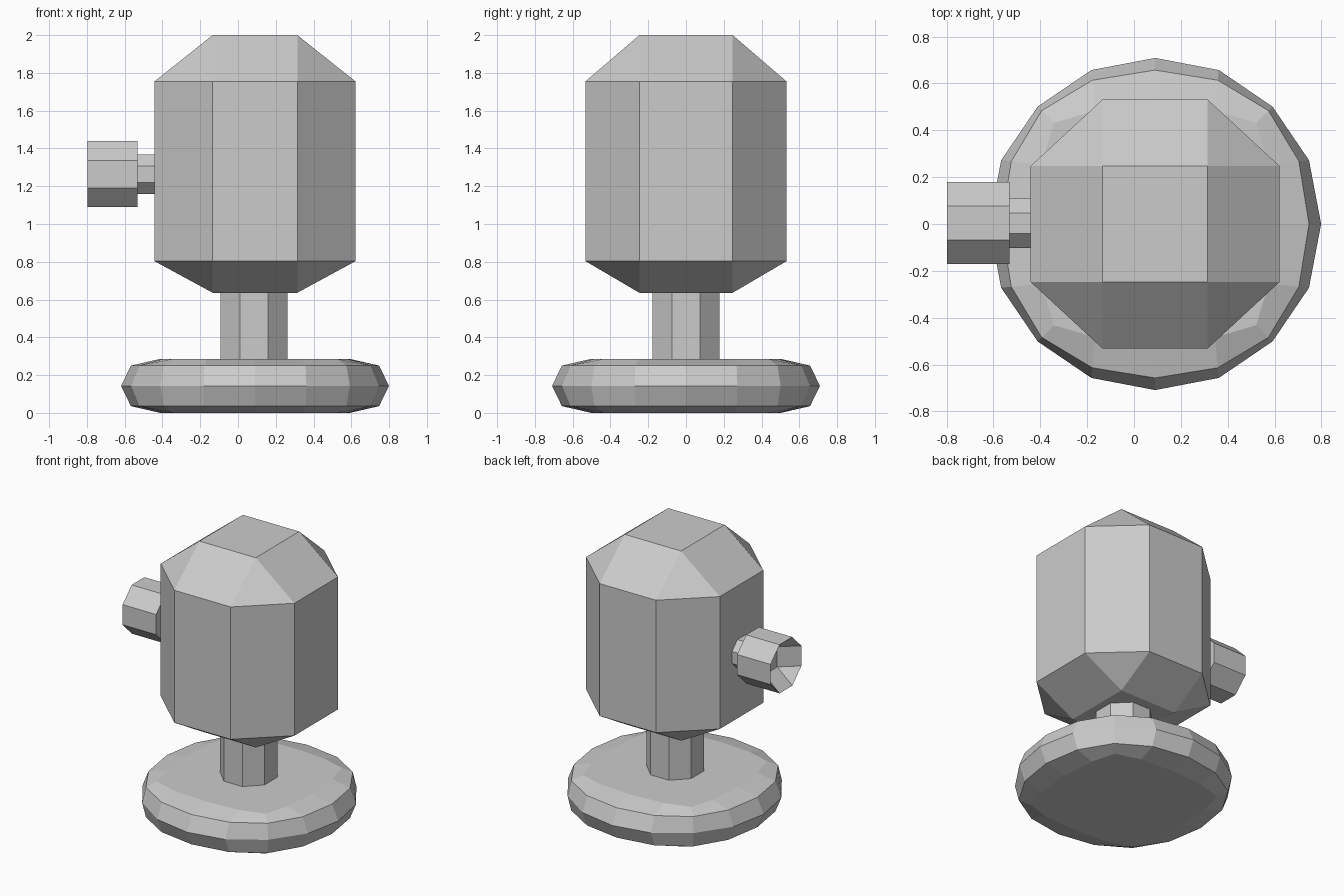
import bpy, bmesh
from math import pi, tan
from mathutils import Matrix

if "Cube" in bpy.data.objects:
    bpy.data.objects.remove(bpy.data.objects["Cube"])

CX = 0.09          # axis of the upright parts
T = tan(pi / 8)    # half side of a regular octagon of apothem 1


def octagon_solid(name, loc, a, z0, z1, bottom=0.0, top=0.0, p=None, q=None, sideways=False):
    """Octagonal prism; each cap is a square joined to the rim, raised or sunk by bottom/top."""
    p = p or a * T
    q = q or a * T
    ring = [(a, -q), (a, q), (p, a), (-p, a), (-a, q), (-a, -q), (-p, -a), (p, -a)]
    square = [(p, q), (-p, q), (-p, -q), (p, -q)]
    bm = bmesh.new()
    rims = []
    for z, cap_z in ((z0, z0 - bottom), (z1, z1 + top)):
        o = [bm.verts.new((x, y, z)) for x, y in ring]
        c = [bm.verts.new((x, y, cap_z)) for x, y in square]
        bm.faces.new(c)
        for k in range(4):
            i = 2 * k + 1
            bm.faces.new((c[k], o[i], o[(i + 1) % 8]))
            bm.faces.new((c[k], o[(i + 1) % 8], o[(i + 2) % 8], c[(k + 1) % 4]))
        rims.append(o)
    lo, hi = rims
    for i in range(8):
        j = (i + 1) % 8
        bm.faces.new((lo[i], lo[j], hi[j], hi[i]))
    m = Matrix.Translation(loc)
    if sideways:   # local z points along -x
        m = m @ Matrix.Rotation(-pi / 2, 4, 'Y')
    bm.transform(m)
    bmesh.ops.recalc_face_normals(bm, faces=bm.faces[:])
    mesh = bpy.data.meshes.new(name)
    bm.to_mesh(mesh)
    bm.free()
    obj = bpy.data.objects.new(name, mesh)
    bpy.context.collection.objects.link(obj)
    return obj


# rounded disc foot: octagonal cage, subdivided once
foot = octagon_solid("foot", (CX, 0, 0), 0.709, 0.0, 0.286)
sub = foot.modifiers.new("round", 'SUBSURF')
sub.levels = sub.render_levels = 1
sub.use_limit_surface = False

# short post
octagon_solid("post", (CX - 0.005, 0, 0), 0.177, 0.27, 0.66)

# main body with sloped shoulders above and below
octagon_solid("body", (CX, 0, 0), 0.532, 0.803, 1.755, bottom=0.167, top=0.245, p=0.224, q=0.247)

# side handle: thin neck and knob with a dished end
octagon_solid("handle_neck", (0, 0.003, 1.264), 0.105, 0.40, 0.55, sideways=True)
octagon_solid("handle_knob", (0, 0.004, 1.264), 0.175, 0.532, 0.798, top=-0.12, sideways=True)
